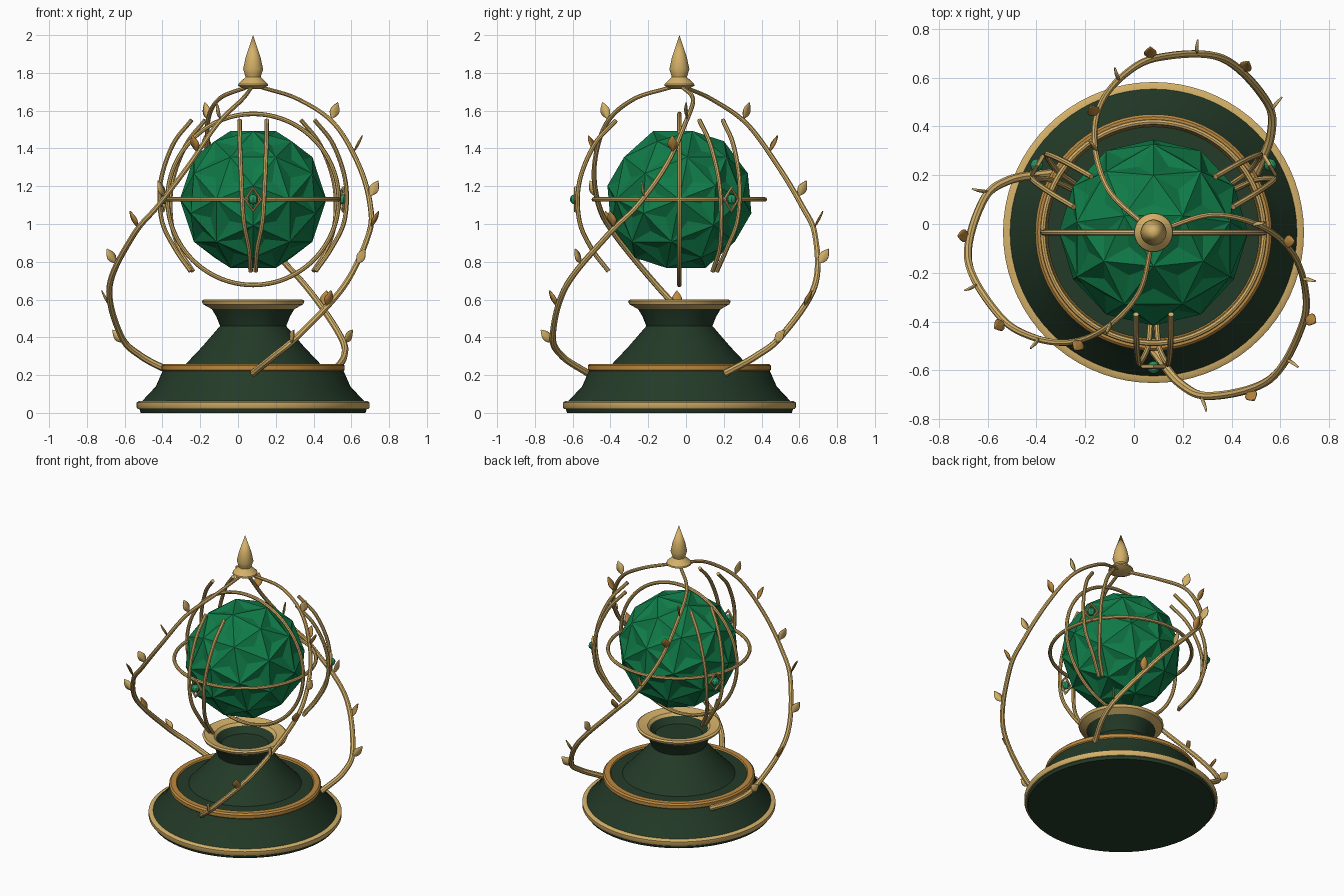
import bpy, bmesh
from math import sin, cos, pi, radians, atan2
from mathutils import Vector, Matrix

if "Cube" in bpy.data.objects:
    bpy.data.objects.remove(bpy.data.objects["Cube"])

CENTRE = Vector((0.08, -0.035, 0))
UP = Vector((0, 0, 1))


def material(name, rgb):
    m = bpy.data.materials.new(name)
    m.use_nodes = True
    m.diffuse_color = (*rgb, 1)
    m.node_tree.nodes["Principled BSDF"].inputs["Base Color"].default_value = (*rgb, 1)
    return m


GOLD = material("pale gold", (0.66, 0.44, 0.14))
BRONZE = material("orange bronze", (0.50, 0.25, 0.05))
DARK = material("dark green", (0.017, 0.043, 0.021))
EMERALD = material("emerald green", (0.005, 0.2, 0.065))
GEM = material("bright green", (0.02, 0.3, 0.12))


def add(name, mesh, mat, smooth=True):
    mesh.materials.clear()
    mesh.materials.append(mat)
    if smooth:
        mesh.shade_smooth()
        mesh.set_sharp_from_angle(angle=radians(35))
    ob = bpy.data.objects.new(name, mesh)
    ob.location = CENTRE
    bpy.context.collection.objects.link(ob)
    return ob


def from_bmesh(name, bm, mat, smooth=True):
    mesh = bpy.data.meshes.new(name)
    bm.to_mesh(mesh)
    bm.free()
    return add(name, mesh, mat, smooth)


def lathe(name, profile, mat, closed=False, steps=72):
    """Spin a (radius, height) profile about the central axis."""
    bm = bmesh.new()
    pts = profile + profile[:1] if closed else profile
    vs = [bm.verts.new((r, 0, z)) for r, z in pts]
    es = [bm.edges.new(p) for p in zip(vs, vs[1:])]
    bmesh.ops.spin(bm, geom=vs + es, cent=(0, 0, 0), axis=UP, angle=2 * pi, steps=steps)
    bmesh.ops.remove_doubles(bm, verts=bm.verts, dist=1e-4)
    bmesh.ops.recalc_face_normals(bm, faces=bm.faces)
    return from_bmesh(name, bm, mat)


def tube(name, pts, radius, mat, cyclic=False, end=1.0):
    """Round tube along points, tapering to end * radius."""
    cu = bpy.data.curves.new(name, 'CURVE')
    cu.dimensions = '3D'
    cu.bevel_depth = radius
    cu.bevel_resolution = 2
    cu.use_fill_caps = True
    sp = cu.splines.new('POLY')
    sp.points.add(len(pts) - 1)
    sp.use_cyclic_u = cyclic
    for i, (p, q) in enumerate(zip(sp.points, pts)):
        p.co = (*q, 1)
        p.radius = 1 + (end - 1) * i / (len(pts) - 1)
    tmp = bpy.data.objects.new(name, cu)
    mesh = bpy.data.meshes.new_from_object(tmp)
    bpy.data.objects.remove(tmp)
    return add(name, mesh, mat)


def spline(pts, n=8):
    """Catmull-Rom samples through the points."""
    p = [Vector(q) for q in pts]
    p = [2 * p[0] - p[1]] + p + [2 * p[-1] - p[-2]]
    out = []
    for a, b, c, d in zip(p, p[1:], p[2:], p[3:]):
        for i in range(n):
            t = i / n
            out.append(0.5 * (2 * b + (c - a) * t + (2 * a - 5 * b + 4 * c - d) * t * t
                              + (3 * b - a - 3 * c + d) * t ** 3))
    return out + [p[-2]]


def leaf(name, base, along, across, mat, length=0.1, width=0.025):
    """Pointed, folded and curling leaf."""
    along = along.normalized()
    normal = along.cross(across).normalized()
    across = normal.cross(along)
    bm = bmesh.new()
    rows = []
    for i in range(8):
        s = i / 7
        w = width * (0.18 if s < 0.2 else sin(pi * ((s - 0.15) / 0.85) ** 0.8) + 0.03)
        mid = base + along * length * s + normal * 0.25 * length * s * s
        rows.append([bm.verts.new(mid + across * w * k + normal * 0.3 * w * abs(k))
                     for k in (-1, 0, 1)])
    for a, b in zip(rows, rows[1:]):
        for k in (0, 1):
            bm.faces.new((a[k], a[k + 1], b[k + 1], b[k]))
    ob = from_bmesh(name, bm, mat)
    sol = ob.modifiers.new("thickness", 'SOLIDIFY')
    sol.thickness = 0.006
    sol.offset = 0


# Pedestal
lathe("pedestal", [(0, 0), (0.595, 0), (0.605, 0.03), (0.59, 0.06), (0.515, 0.14), (0.48, 0.22),
                   (0.46, 0.25), (0.36, 0.255), (0.27, 0.35), (0.175, 0.46), (0.195, 0.51),
                   (0.222, 0.555), (0.19, 0.575), (0.15, 0.53), (0, 0.525)], DARK)
lathe("foot_rim", [(0.58, 0.02), (0.61, 0.02), (0.617, 0.03), (0.617, 0.055), (0.605, 0.062),
                   (0.58, 0.062)], GOLD, True)
lathe("pedestal_band", [(0.43, 0.245), (0.44, 0.26), (0.475, 0.26), (0.485, 0.25), (0.485, 0.228),
                        (0.475, 0.218), (0.43, 0.218)], BRONZE, True)
lathe("bowl_lip", [(0.185, 0.57), (0.2, 0.588), (0.26, 0.6), (0.272, 0.592), (0.265, 0.575),
                   (0.22, 0.55)], GOLD, True)

# Faceted crystal: dented triangles, one facet facing up
bm = bmesh.new()
bmesh.ops.create_icosphere(bm, subdivisions=2, radius=0.388)
top = next(f for f in bm.faces if all(len(v.link_edges) == 6 for v in f.verts))
turn = top.calc_center_median().rotation_difference(UP).to_matrix()
bmesh.ops.rotate(bm, verts=bm.verts, matrix=turn)
side = next(v for v in bm.verts if abs(v.co.z) < 0.01)
bmesh.ops.rotate(bm, verts=bm.verts,
                 matrix=Matrix.Rotation(-atan2(side.co.y, side.co.x), 3, 'Z'))
poked = bmesh.ops.poke(bm, faces=bm.faces)
for v in poked["verts"]:
    v.co *= 0.95
bmesh.ops.translate(bm, verts=bm.verts, vec=(0, 0, 1.13))
from_bmesh("crystal", bm, EMERALD, smooth=False)

# Hoops around the crystal
circle = [(0.453 * cos(i * pi / 48), 0.453 * sin(i * pi / 48)) for i in range(96)]
tube("level_hoop", [(a, b, 1.13) for a, b in circle], 0.012, GOLD, True)
tube("upright_hoop", [(a, 0, 1.13 + b) for a, b in circle], 0.012, GOLD, True)

# Finial
lathe("finial", [(0, 1.715), (0.045, 1.715), (0.08, 1.732), (0.078, 1.742), (0.04, 1.778),
                 (0.045, 1.795), (0.053, 1.82), (0.04, 1.88), (0, 2.0)], GOLD, steps=40)

# Rib shape as (radius, half spacing, height); vine path starts at the front
RIB = [(0.335, 0.072, 1.55), (0.45, 0.07, 1.42), (0.53, 0.062, 1.22), (0.53, 0.05, 1.02),
       (0.465, 0.022, 0.87), (0.375, 0.013, 0.75)]
VINE = [(0, -0.485, 0.21), (0.11, -0.62, 0.3), (0.24, -0.67, 0.41), (0.48, -0.6, 0.67),
        (0.61, -0.38, 0.94), (0.62, -0.22, 1.1), (0.56, -0.07, 1.31), (0.43, 0.03, 1.53),
        (0.24, 0.072, 1.66), (0.04, 0.015, 1.725)]
LEAF_HEIGHTS = (0.36, 0.54, 0.76, 0.97, 1.12, 1.36, 1.54)

for k in range(3):
    # Paired ribs with a jewelled diamond
    rot = Matrix.Rotation(radians(120 * k - 90), 3, 'Z')
    for s, label in ((-1, "a"), (1, "b")):
        path = spline([(r, s * t, z) for r, t, z in RIB])
        tube(f"rib_{k + 1}{label}", [rot @ p for p in path], 0.012, GOLD)
    diamond = [(0, 0.06), (0.042, 0), (0, -0.06), (-0.042, 0)]
    tube(f"diamond_frame_{k + 1}", [rot @ Vector((0.55, t, 1.13 + z)) for t, z in diamond],
         0.009, GOLD, True)
    bm = bmesh.new()
    bmesh.ops.create_uvsphere(bm, u_segments=8, v_segments=6, radius=0.027)
    bmesh.ops.translate(bm, verts=bm.verts, vec=rot @ Vector((0.553, 0, 1.13)))
    from_bmesh(f"small_gem_{k + 1}", bm, GEM, smooth=False)

    # Climbing vine with alternating leaves
    rot = Matrix.Rotation(radians(120 * k), 3, 'Z')
    path = [rot @ p for p in spline(VINE, 10)]
    tube(f"vine_{k + 1}", path, 0.019, GOLD, end=0.55)
    for j, h in enumerate(LEAF_HEIGHTS):
        i = next(n for n, p in enumerate(path) if p.z >= h)
        tangent = (path[i + 1] - path[i]).normalized()
        out = Vector((path[i].x, path[i].y, 0)).normalized()
        if j % 2:
            leaf(f"leaf_{k + 1}_{j + 1}", path[i], out * 0.7 + UP * 0.75,
                 UP.cross(out), BRONZE)
        else:
            leaf(f"leaf_{k + 1}_{j + 1}", path[i], out * 0.6 + UP * 0.5 + tangent * 0.5,
                 UP - out * 0.5, GOLD)
